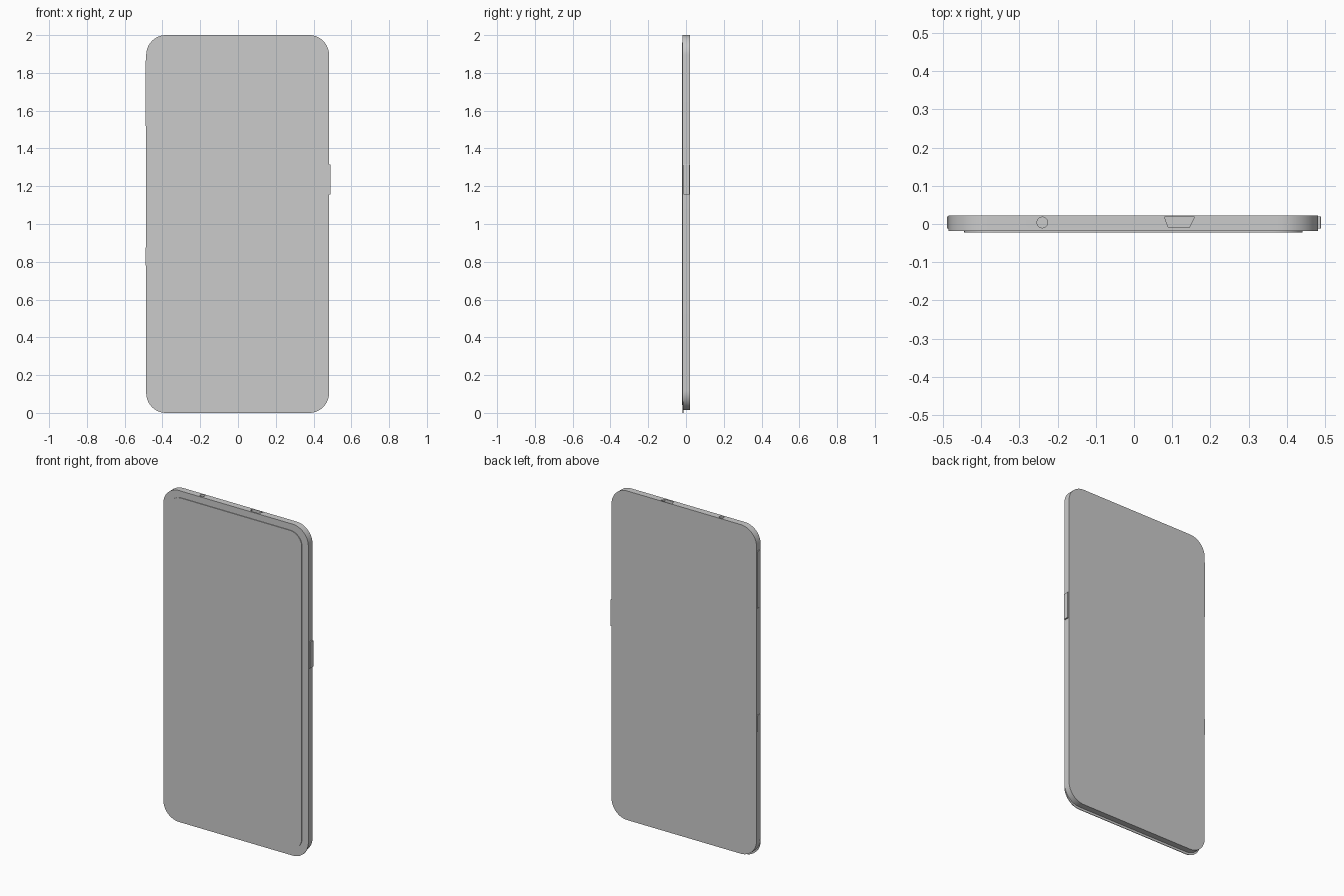
import bpy, bmesh, math

if "Cube" in bpy.data.objects:
    bpy.data.objects.remove(bpy.data.objects["Cube"])


def extrude(name, pts, to3d, vec):
    """Extrude a closed 2D outline along vec."""
    bm = bmesh.new()
    f = bm.faces.new([bm.verts.new(to3d(a, b)) for a, b in pts])
    r = bmesh.ops.extrude_face_region(bm, geom=[f])
    bmesh.ops.translate(bm, vec=vec, verts=[v for v in r["geom"] if isinstance(v, bmesh.types.BMVert)])
    bmesh.ops.recalc_face_normals(bm, faces=bm.faces)
    me = bpy.data.meshes.new(name)
    bm.to_mesh(me)
    bm.free()
    ob = bpy.data.objects.new(name, me)
    bpy.context.collection.objects.link(ob)
    return ob


def rounded(x0, x1, z0, z1, r, n=16):
    pts = []
    corners = [(x1 - r, z1 - r), (x0 + r, z1 - r), (x0 + r, z0 + r), (x1 - r, z0 + r)]
    for k, (cx, cz) in enumerate(corners):
        for i in range(n + 1):
            a = math.pi / 2 * (k + i / n)
            pts.append((cx + r * math.cos(a), cz + r * math.sin(a)))
    return pts


def slab(name, x0, x1, z0, z1, r, y0, y1):
    return extrude(name, rounded(x0, x1, z0, z1, r), lambda a, b: (a, y0, b), (0, y1 - y0, 0))


def smooth(ob):
    bpy.ops.object.select_all(action='DESELECT')
    ob.select_set(True)
    bpy.context.view_layer.objects.active = ob
    bpy.ops.object.shade_smooth_by_angle(angle=math.radians(30))


# Main shell, thin front frame and raised screen
shell = slab("shell", -0.486, 0.482, 0.014, 2.0, 0.105, -0.014, 0.022)
frame = slab("front_frame", -0.486, 0.482, 0.0, 2.0, 0.105, -0.018, -0.014)
screen = slab("screen", -0.445, 0.441, 0.042, 1.96, 0.08, -0.022, -0.017)

# Sockets sunk into the top edge
jack = [(-0.24 + 0.014 * math.cos(t * math.pi / 16), 0.004 + 0.014 * math.sin(t * math.pi / 16))
        for t in range(32)]
port = [(0.08, 0.018), (0.09, -0.009), (0.145, -0.009), (0.158, 0.018)]
for name, pts in (("jack_cutter", jack), ("port_cutter", port)):
    cutter = extrude(name, pts, lambda a, b: (a, b, 1.96), (0, 0, 0.1))
    cutter.hide_render = True
    cutter.hide_set(True)
    cutter.display_type = 'WIRE'
    mod = shell.modifiers.new(name, 'BOOLEAN')
    mod.operation = 'DIFFERENCE'
    mod.solver = 'EXACT'
    mod.object = cutter

# Side buttons
for name, side, z0, z1 in (("volume_button", -1, 1.52, 1.865),
                           ("camera_button", -1, 0.78, 0.875),
                           ("power_button", 1, 1.155, 1.315)):
    xs = sorted((side * 0.47, side * 0.49))
    slab(name, xs[0], xs[1], z0, z1, 0.002, -0.012, 0.019)

for ob in (shell, frame, screen):
    smooth(ob)
